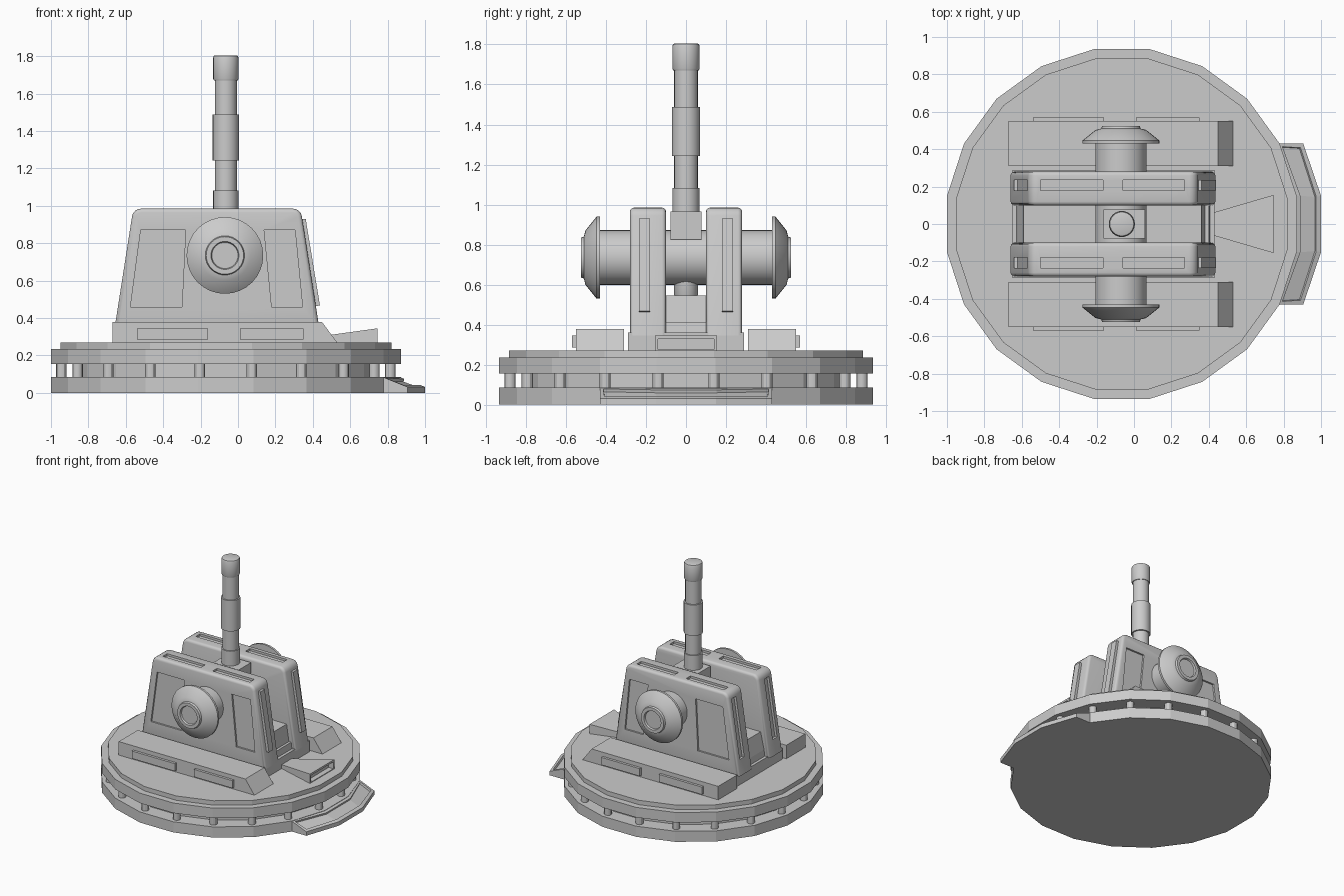
import bpy, bmesh, math
from mathutils import Matrix, Vector

if "Cube" in bpy.data.objects:
    bpy.data.objects.remove(bpy.data.objects["Cube"])

CX = -0.065      # turret axis
TZ = 0.735       # trunnion height


def finish(name, bm, smooth=False):
    bmesh.ops.recalc_face_normals(bm, faces=bm.faces)
    me = bpy.data.meshes.new(name)
    bm.to_mesh(me)
    bm.free()
    if smooth:
        me.shade_smooth()
        me.set_sharp_from_angle(angle=math.radians(30))
    ob = bpy.data.objects.new(name, me)
    bpy.context.collection.objects.link(ob)
    return ob


def add_prism(bm, pts, a, b, axis='y'):
    """Extrude a profile from a to b: (x,z) along y, (x,y) along z, (y,z) along x."""
    place = {'y': lambda p, t: (p[0], t, p[1]),
             'z': lambda p, t: (p[0], p[1], t),
             'x': lambda p, t: (t, p[0], p[1])}[axis]
    lo = [bm.verts.new(place(p, a)) for p in pts]
    hi = [bm.verts.new(place(p, b)) for p in pts]
    n = len(pts)
    bm.faces.new(lo)
    bm.faces.new(hi[::-1])
    for i in range(n):
        j = (i + 1) % n
        bm.faces.new((lo[i], hi[i], hi[j], lo[j]))


def prism(name, pts, a, b, axis='y'):
    bm = bmesh.new()
    add_prism(bm, pts, a, b, axis)
    return finish(name, bm)


def rect(x0, x1, z0, z1):
    return [(x0, z0), (x1, z0), (x1, z1), (x0, z1)]


def lathe(name, prof, n, matrix, smooth=True, phase=0.0):
    """Revolve (radius, height) points that start and end on the axis."""
    bm = bmesh.new()
    rings = []
    for r, h in prof:
        if r == 0:
            rings.append([bm.verts.new((0, 0, h))] * n)
        else:
            rings.append([bm.verts.new((r * math.cos(phase + 2 * math.pi * i / n),
                                        r * math.sin(phase + 2 * math.pi * i / n), h))
                          for i in range(n)])
    for lo, hi in zip(rings, rings[1:]):
        for i in range(n):
            j = (i + 1) % n
            bm.faces.new(list(dict.fromkeys((lo[i], lo[j], hi[j], hi[i]))))
    bm.transform(matrix)
    return finish(name, bm, smooth)


# Round base: two 20-sided discs around a narrower core
HALF = math.pi / 20
axis = Matrix.Translation((CX, 0, 0))
R = 0.947
lathe("base", [(0, 0), (R, 0), (R, 0.085), (0.83, 0.085), (0.83, 0.155), (R, 0.155),
               (R, 0.235), (0.896, 0.235), (0.896, 0.27), (0, 0.27)], 20, axis, False, HALF)

# Pins standing in the gap at every corner
bm = bmesh.new()
for i in range(20):
    a = HALF + i * 2 * HALF
    bmesh.ops.create_cone(bm, cap_ends=True, segments=12, radius1=0.028, radius2=0.028, depth=0.08,
                          matrix=Matrix.Translation((CX + 0.89 * math.cos(a), 0.89 * math.sin(a), 0.12)))
finish("base_pins", bm, True)

# Sloped lip with a recessed panel on the base edge
bm = bmesh.new()
inner = [(CX + 0.94 * math.cos(k * HALF), 0.947 * math.sin(k * HALF)) for k in (-3, -1, 1, 3)]
outer = [(0.905, -0.43), (1.0, -0.15), (1.0, 0.15), (0.905, 0.43)]
it, ot = ([bm.verts.new((x, y, z)) for x, y in row] for row, z in ((inner, 0.085), (outer, 0.032)))
ib, ob_ = ([bm.verts.new((x, y, 0)) for x, y in row] for row in (inner, outer))
top = []
for i in range(3):
    top.append(bm.faces.new((it[i], ot[i], ot[i + 1], it[i + 1])))
    bm.faces.new((ib[i], ib[i + 1], ob_[i + 1], ob_[i]))
    bm.faces.new((ot[i], ob_[i], ob_[i + 1], ot[i + 1]))
    bm.faces.new((it[i], it[i + 1], ib[i + 1], ib[i]))
for i in (0, 3):
    bm.faces.new((it[i], ib[i], ob_[i], ot[i]))
bmesh.ops.recalc_face_normals(bm, faces=bm.faces)
bmesh.ops.inset_region(bm, faces=top, thickness=0.028)
bmesh.ops.inset_region(bm, faces=top, thickness=0.002, depth=-0.015)
finish("base_lip", bm)

# Deck plate under the cheeks, and the breech cradle between them
prism("deck_plate", rect(-0.65, 0.43, 0.26, 0.36), -0.29, 0.29)
prism("cradle_floor", [(-0.63, 0.34), (0.41, 0.34), (0.40, 0.41), (0.38, 0.41), (0.36, 0.545),
                       (-0.59, 0.545), (-0.62, 0.41)], -0.11, 0.11)

# Flared front wedge with a slot in its end face
bm = bmesh.new()
v = [bm.verts.new(p) for p in ((0.42, -0.06, 0.26), (0.745, -0.155, 0.26), (0.745, 0.155, 0.26), (0.42, 0.06, 0.26),
                               (0.42, -0.06, 0.30), (0.745, -0.155, 0.345), (0.745, 0.155, 0.345), (0.42, 0.06, 0.30))]
for f in ((3, 2, 1, 0), (4, 5, 6, 7), (0, 1, 5, 4), (2, 3, 7, 6), (3, 0, 4, 7)):
    bm.faces.new([v[i] for i in f])
end = bm.faces.new([v[i] for i in (1, 2, 6, 5)])
bmesh.ops.recalc_face_normals(bm, faces=bm.faces)
bmesh.ops.inset_region(bm, faces=[end], thickness=0.022)
bmesh.ops.inset_region(bm, faces=[end], thickness=0.001, depth=-0.04)
finish("front_wedge", bm)


def cheek(side, s):
    """Rounded, tapered side cheek with recessed panels."""
    bm = bmesh.new()
    add_prism(bm, [(-0.66, 0.345), (0.435, 0.345), (0.335, 0.985), (-0.56, 0.985)], s * 0.10, s * 0.28)
    cross = [e for e in bm.edges if abs(e.verts[0].co.y - e.verts[1].co.y) > 0.1
             and e.verts[0].co.z > 0.9]
    bmesh.ops.bevel(bm, geom=cross, offset=0.04, segments=4, profile=0.5, affect='EDGES')
    rim = [e for e in bm.edges if abs(e.verts[0].co.y - e.verts[1].co.y) < 1e-4]
    bmesh.ops.bevel(bm, geom=rim, offset=0.02, segments=3, profile=0.5, affect='EDGES')
    body = finish(side + "_cheek", bm)
    # recess shapes: outer panels, top slots, rear slot
    bm = bmesh.new()
    for pts in ([(-0.575, 0.46), (-0.30, 0.46), (-0.28, 0.87), (-0.52, 0.87)],
                [(0.18, 0.46), (0.345, 0.46), (0.305, 0.87), (0.14, 0.87)]):
        add_prism(bm, pts, s * 0.266, s * 0.32)
    for x0, x1 in ((-0.50, -0.165), (-0.06, 0.27)):
        add_prism(bm, rect(x0, x1, 0.968, 1.03), s * 0.18, s * 0.235)
    add_prism(bm, [(-0.70, 0.465), (-0.622, 0.465), (-0.549, 0.93), (-0.63, 0.93)], s * 0.18, s * 0.235)
    cutter = finish("recess_cutter", bm)
    cutter.hide_render = True
    mod = body.modifiers.new("recess", 'BOOLEAN')
    mod.operation, mod.solver, mod.object = 'DIFFERENCE', 'EXACT', cutter
    dg = bpy.context.evaluated_depsgraph_get()
    me = bpy.data.meshes.new_from_object(body.evaluated_get(dg))
    body.modifiers.clear()
    body.data = me
    me.shade_smooth()
    me.set_sharp_from_angle(angle=math.radians(32))
    bpy.data.objects.remove(cutter)
    # raised strip on the front slope
    prism(side + "_cheek_strip", [(0.33, 0.93), (0.362, 0.93), (0.438, 0.468), (0.40, 0.46)],
          s * 0.18, s * 0.235)


for side, s in (("right", -1), ("left", 1)):
    cheek(side, s)
    # Low side block with sloped nose and two raised tabs
    prism(side + "_side_block", [(-0.67, 0.26), (0.537, 0.26), (0.53, 0.27), (0.45, 0.378), (-0.67, 0.378)],
          s * 0.31, s * 0.55)
    for k, (x0, x1) in enumerate(((-0.54, -0.16), (0.01, 0.35))):
        prism(f"{side}_block_tab_{k + 1}", rect(x0, x1, 0.285, 0.345), s * 0.54, s * 0.57)
    # Flared trunnion cap
    turn = Matrix.Translation((CX - 0.005, 0, TZ)) @ Matrix.Rotation(-s * math.pi / 2, 4, 'X')
    lathe(side + "_trunnion_cap",
          [(0, 0.43), (0.205, 0.43), (0.205, 0.447), (0.135, 0.503), (0.105, 0.51), (0.10, 0.525),
           (0.075, 0.525), (0.07, 0.512), (0, 0.512)], 32, turn)

# Trunnion shaft through both cheeks
lathe("trunnion", [(0, -0.44), (0.137, -0.44), (0.137, 0.44), (0, 0.44)], 32,
      Matrix.Translation((CX - 0.005, 0, TZ)) @ Matrix.Rotation(math.pi / 2, 4, 'X'))

# Barrel socket, breech end and stepped barrel
prism("barrel_socket", rect(-0.163, 0.06, 0.825, 0.965), -0.078, 0.078)
lathe("breech", [(0, 0.53), (0.05, 0.53), (0.06, 0.55), (0.06, 0.66), (0, 0.66)], 24, axis)
lathe("barrel", [(0, 0.9), (0.068, 0.9), (0.068, 1.083), (0.059, 1.083), (0.059, 1.242), (0.07, 1.242),
                 (0.07, 1.488), (0.059, 1.488), (0.059, 1.67), (0.064, 1.67), (0.068, 1.68), (0.068, 1.792),
                 (0.064, 1.802), (0.056, 1.805), (0, 1.805)], 24, axis)
